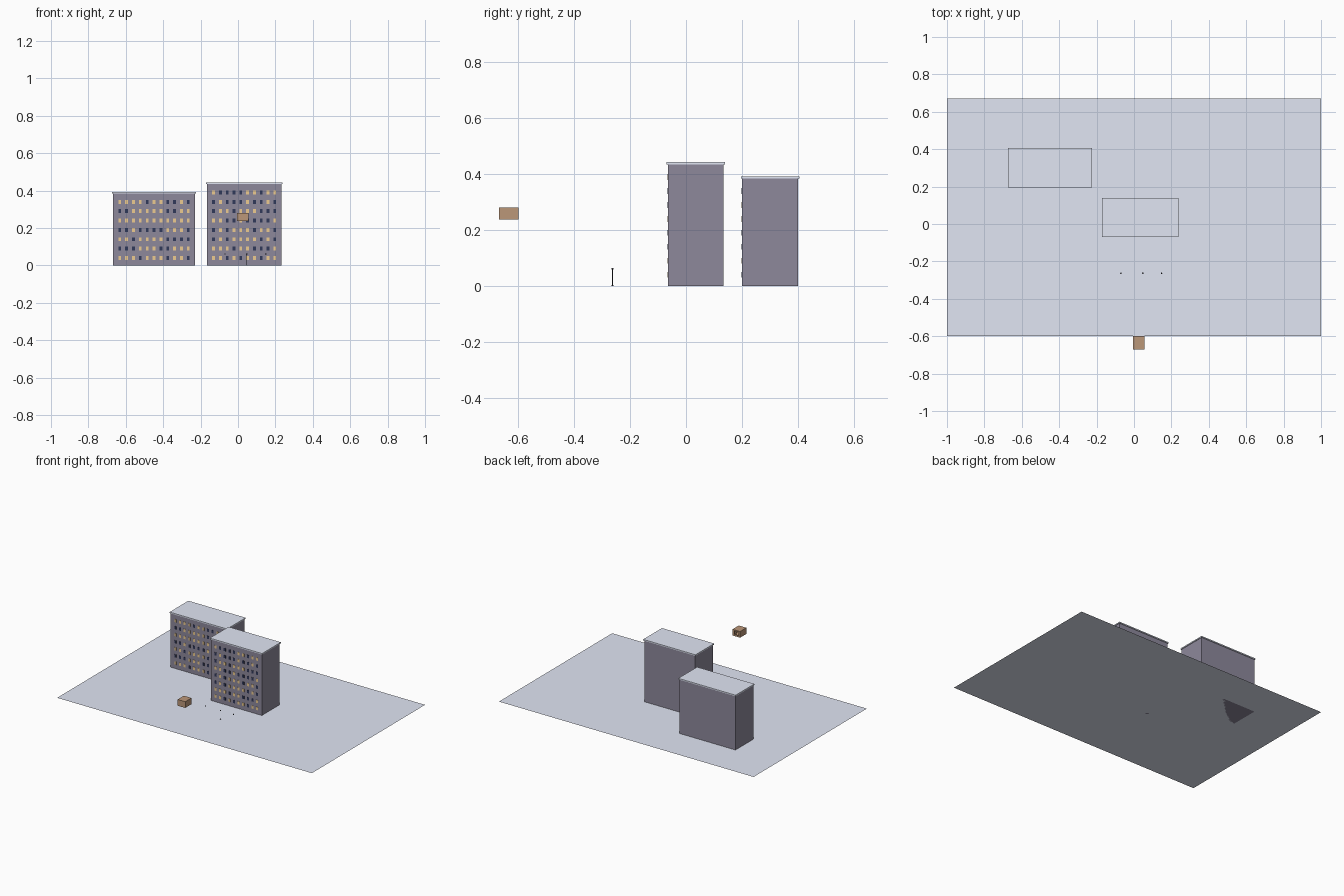
import bpy, bmesh, random
from mathutils import Matrix

if "Cube" in bpy.data.objects:
    bpy.data.objects.remove(bpy.data.objects["Cube"])

random.seed(7)


def mat(name, rgb):
    m = bpy.data.materials.new(name)
    m.diffuse_color = (*rgb, 1)
    m.use_nodes = True
    m.node_tree.nodes["Principled BSDF"].inputs["Base Color"].default_value = m.diffuse_color
    return m


SNOW = mat("snow", (0.75, 0.79, 0.9))
WALL = mat("concrete", (0.27, 0.25, 0.33))
LIT = mat("lit_glass", (0.85, 0.6, 0.28))
DARK = mat("dark_glass", (0.03, 0.04, 0.1))
WOOD = mat("wood", (0.5, 0.31, 0.19))
IRON = mat("iron", (0.05, 0.05, 0.06))


def finish(name, bm, m):
    me = bpy.data.meshes.new(name)
    bm.to_mesh(me)
    bm.free()
    me.materials.append(m)
    ob = bpy.data.objects.new(name, me)
    bpy.context.collection.objects.link(ob)
    return ob


def boxes(name, items, m):
    """One object from boxes given as (x0, x1, y0, y1, z0, z1)."""
    bm = bmesh.new()
    for x0, x1, y0, y1, z0, z1 in items:
        t = Matrix.Translation(((x0 + x1) / 2, (y0 + y1) / 2, (z0 + z1) / 2))
        s = Matrix.Diagonal((x1 - x0, y1 - y0, z1 - z0, 1))
        bmesh.ops.create_cube(bm, size=1, matrix=t @ s)
    return finish(name, bm, m)


def building(name, x0, x1, y0, y1, h, cols, rows):
    boxes(name + "_body", [(x0, x1, y0, y1, 0, h - 0.006)], WALL)
    o = 0.005
    boxes(name + "_roof", [(x0 - o, x1 + o, y0 - o, y1 + o, h - 0.006, h + 0.002)], SNOW)
    # window grid on the front face, randomly lit
    panes = {True: [], False: []}
    pitch = (x1 - x0) / (cols + 1)
    for r in range(rows):
        for c in range(cols):
            x, z = x0 + pitch * (c + 1), 0.04 + 0.05 * r
            panes[random.random() < 0.5].append(
                (x - 0.0075, x + 0.0075, y0 - 0.002, y0 + 0.001, z - 0.0105, z + 0.0105))
    boxes(name + "_lit_windows", panes[True], LIT)
    boxes(name + "_dark_windows", panes[False], DARK)


# snowy ground sheet
bm = bmesh.new()
bmesh.ops.create_grid(bm, x_segments=1, y_segments=1, size=1,
                      matrix=Matrix.Translation((0, 0.035, 0)) @ Matrix.Diagonal((1, 0.635, 1, 1)))
finish("ground", bm, SNOW)

building("near_block", -0.167, 0.233, -0.065, 0.135, 0.441, 10, 8)
building("far_block", -0.669, -0.229, 0.201, 0.401, 0.39, 11, 7)

# street lamp, with two more lights hanging beside it
LY = -0.263
bm = bmesh.new()
for z0, z1, r in ((0, 0.003, 0.003), (0.003, 0.06, 0.0013)):
    bmesh.ops.create_cone(bm, cap_ends=True, segments=8, radius1=r, radius2=r, depth=z1 - z0,
                          matrix=Matrix.Translation((0.047, LY, (z0 + z1) / 2)))
finish("lamp_post", bm, IRON)
for i, x in enumerate((-0.07, 0.047, 0.148)):
    bm = bmesh.new()
    bmesh.ops.create_uvsphere(bm, u_segments=10, v_segments=6, radius=0.004,
                              matrix=Matrix.Translation((x, LY, 0.061)))
    finish(f"lamp_head_{i}", bm, IRON)

# small hollow room in front, its window facing the buildings
X0, X1, Y0, Y1, Z0, Z1, T = -0.005, 0.055, -0.67, -0.6, 0.237, 0.281, 0.003
boxes("room_shell", [
    (X0, X1, Y0, Y1, Z0, Z0 + T),
    (X0, X1, Y0, Y1, Z1 - T, Z1),
    (X0, X0 + T, Y0, Y1, Z0 + T, Z1 - T),
    (X1 - T, X1, Y0, Y1, Z0 + T, Z1 - T),
    (X0 + T, X1 - T, Y0, Y0 + T, Z0 + T, Z1 - T)], WOOD)
A, B, C, D = 0.009, 0.041, 0.248, 0.273
boxes("room_window_wall", [
    (X0 + T, A, Y1 - T, Y1, Z0 + T, Z1 - T),
    (B, X1 - T, Y1 - T, Y1, Z0 + T, Z1 - T),
    (A, B, Y1 - T, Y1, Z0 + T, C),
    (A, B, Y1 - T, Y1, D, Z1 - T),
    (0.0238, 0.0262, Y1 - T, Y1, C, D)], WOOD)
